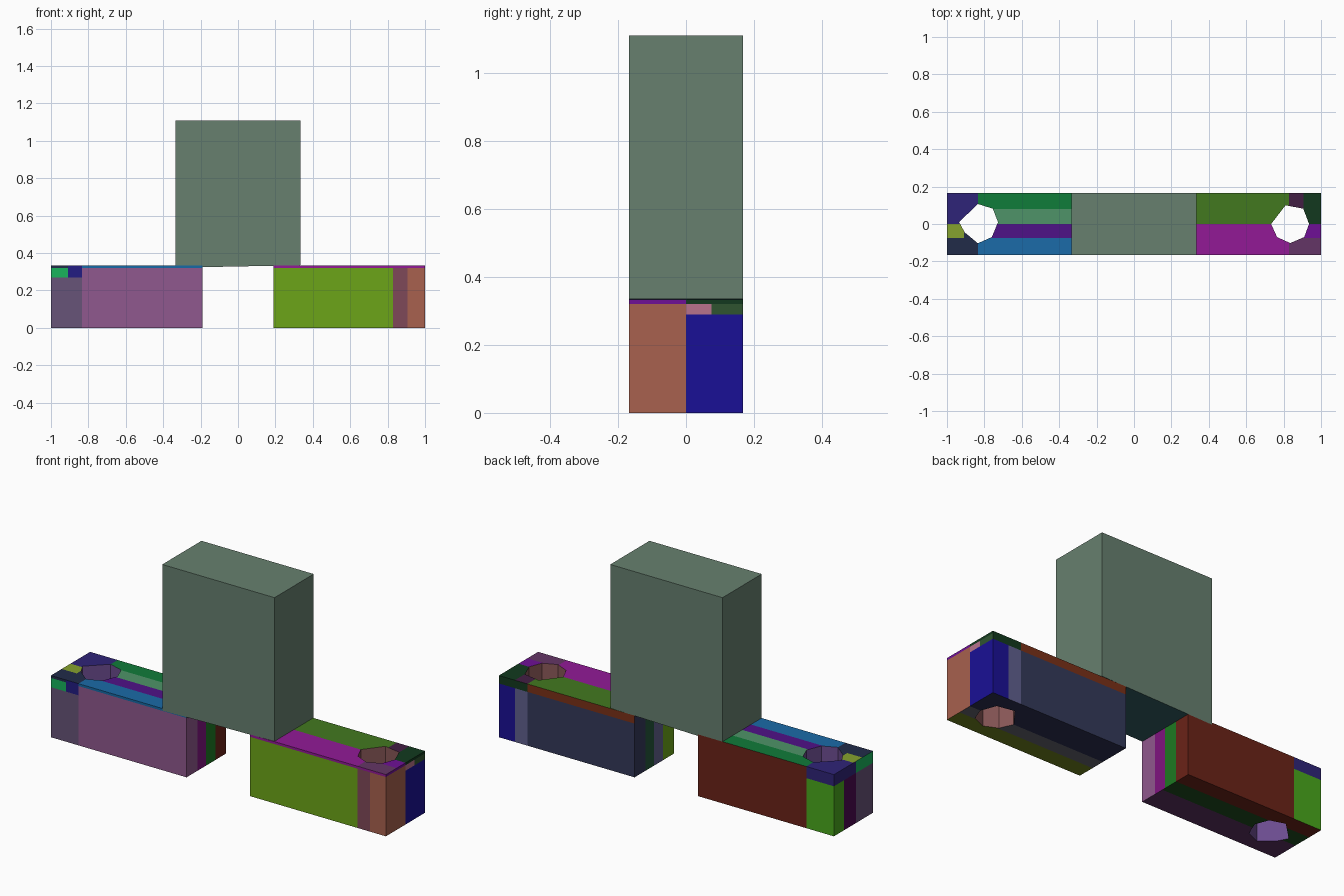
import bpy, bmesh
from mathutils import Vector

if "Cube" in bpy.data.objects:
    bpy.data.objects.remove(bpy.data.objects["Cube"])

HALF_DEPTH = 0.167
BEAM_TOP = 0.333
INNER_X, OUTER_X = 0.19, 1.0


def material(code):
    """Material from a hex colour, made once."""
    mat = bpy.data.materials.get("paint_" + code)
    if mat is None:
        mat = bpy.data.materials.new("paint_" + code)
        rgb = [int(code[i:i + 2], 16) / 255 for i in (0, 2, 4)]
        mat.diffuse_color = [((c + 0.055) / 1.055) ** 2.4 if c > 0.04 else c / 12.92 for c in rgb] + [1]
        mat.use_nodes = True
        mat.node_tree.nodes["Principled BSDF"].inputs["Base Color"].default_value = mat.diffuse_color
    return mat


def box_mesh(lo, hi):
    bm = bmesh.new()
    lo, hi = Vector(lo), Vector(hi)
    bmesh.ops.create_cube(bm, size=1)
    for v in bm.verts:
        v.co = Vector([(lo[i] + hi[i]) / 2 + v.co[i] * (hi[i] - lo[i]) for i in range(3)])
    return bm


def finish(bm, name):
    mesh = bpy.data.meshes.new(name)
    bmesh.ops.recalc_face_normals(bm, faces=bm.faces)
    bm.to_mesh(mesh)
    bm.free()
    obj = bpy.data.objects.new(name, mesh)
    bpy.context.collection.objects.link(obj)
    return obj


def patch_key(face):
    """Side of the beam and the two in-plane coordinates (x measured outward)."""
    c, n = face.calc_center_median(), face.normal
    ax = abs(c.x)
    if abs(n.y) > 0.5:
        return ("front" if n.y < 0 else "back"), ax, c.z
    if abs(n.x) > 0.5:
        return ("outer" if n.x * c.x > 0 else "inner"), c.y, c.z
    return ("top" if n.z > 0 else "bottom"), ax, c.y


def beam(name, side, cuts, rules, hole, hole_paint):
    xs = sorted((side * INNER_X, side * OUTER_X))
    bm = box_mesh((xs[0], -HALF_DEPTH, 0), (xs[1], HALF_DEPTH, BEAM_TOP))
    # seams between the coloured patches
    for axis, values in enumerate(cuts):
        for value in values:
            co, no = Vector((0, 0, 0)), Vector((0, 0, 0))
            co[axis], no[axis] = value * (side if axis == 0 else 1), 1
            bmesh.ops.bisect_plane(bm, geom=bm.verts[:] + bm.edges[:] + bm.faces[:],
                                   plane_co=co, plane_no=no)
    bm.normal_update()
    paints = [hole_paint]
    for f in bm.faces:
        key, u, v = patch_key(f)
        # the first rule whose upper limits contain the face wins
        code = next(p for u_max, v_max, p in rules[key] if u < u_max and v < v_max)
        if code not in paints:
            paints.append(code)
        f.material_index = paints.index(code)
    obj = finish(bm, name)
    for code in paints:
        obj.data.materials.append(material(code))
    # vertical through hole
    cb = bmesh.new()
    base = cb.faces.new([cb.verts.new((x, y, -0.1)) for x, y in hole])
    ext = bmesh.ops.extrude_face_region(cb, geom=[base])
    for v in ext["geom"]:
        if isinstance(v, bmesh.types.BMVert):
            v.co.z = 0.5
    cutter = finish(cb, name + "_hole_cutter")
    cutter.data.materials.append(material(hole_paint))
    cutter.hide_render = True
    mod = obj.modifiers.new("hole", "BOOLEAN")
    mod.operation, mod.solver, mod.object = "DIFFERENCE", "EXACT", cutter
    bpy.context.view_layer.objects.active = obj
    bpy.ops.object.modifier_apply(modifier=mod.name)
    bpy.data.objects.remove(cutter)
    return obj


# left beam
left_rules = {
    "front": [(.835, .32, "90588E"), (.835, 1, "166AA6"), (2, .27, "675378"),
              (.91, 1, "221C82"), (2, .325, "18B45C"), (2, 1, "212B49")],
    "back": [(.835, 1, "6B2318"), (2, .27, "4AA81C"), (2, 1, "2F2478")],
    "outer": [(-.02, .27, "675378"), (.08, .27, "4C0850"), (1, .27, "4AA81C"),
              (-.02, 1, "18B45C"), (1, 1, "2F2478")],
    "inner": [(-.075, 1, "90588E"), (0, 1, "801480"), (.075, 1, "1C7A22"), (1, 1, "6B2318")],
    "top": [(.835, -.075, "1B6BA8"), (.835, 0, "4F1287"), (.835, .075, "4E9468"),
            (.835, 1, "107C3A"), (2, -.075, "212B49"), (.91, 0, "212B49"),
            (2, 0, "86A22E"), (2, 1, "2F2478")],
    "bottom": [(2, -.02, "5A3060"), (2, .08, "1C4A1C"), (2, 1, "6B2318")],
}
left_hole = [(-.935, .01), (-.905, -.045), (-.835, -.103), (-.76, -.07),
             (-.727, .01), (-.755, .082), (-.835, .107)]
beam("left_beam", -1, [(.835, .91), (-.075, -.02, 0, .08), (.27, .32)],
     left_rules, left_hole, "6C4C90")

# right beam
right_rules = {
    "front": [(.83, .32, "6CA518"), (2, .32, "7F4858"), (2, 1, "921A96")],
    "back": [(.83, .29, "34395A"), (.91, .29, "60608E"), (2, .29, "1A1096"),
             (.83, 1, "7A3018"), (2, 1, "12391E")],
    "outer": [(0, .32, "A8614E"), (1, .29, "1A1096"), (.075, .32, "B8728C"),
              (1, .32, "2F5430"), (0, 1, "6F1096"), (1, 1, "12391E")],
    "inner": [(-.075, 1, "6CA518"), (0, 1, "60608E"), (.075, 1, "24573A"), (1, 1, "34395A")],
    "top": [(.83, 0, "921A96"), (.83, 1, "42791F"), (2, -.075, "643566"),
            (2, 0, "6F1096"), (.91, 1, "421E44"), (2, 1, "12391E")],
    "bottom": [(2, -.075, "6E801C"), (2, 0, "62626E"), (2, 1, "2B2E50")],
}
# repaint the outer strip of the front
right_rules["front"].insert(1, (.905, .32, "7F4858"))
right_rules["front"][2] = (2, .32, "A8614E")
right_hole = [(.733, 0), (.765, -.07), (.835, -.102), (.91, -.07),
              (.936, 0), (.905, .082), (.81, .1)]
beam("right_beam", 1, [(.83, .905), (-.075, 0, .075), (.29, .32)],
     right_rules, right_hole, "8A5858")

# upright block bridging the beams, with a faintly sloping underside
bm = box_mesh((-.335, -HALF_DEPTH, BEAM_TOP), (.335, HALF_DEPTH, 1.11))
for v in bm.verts:
    if v.co.z < 0.5:
        v.co.z = .322 if v.co.x < 0 else .335
bm.normal_update()
for f in bm.faces:
    f.material_index = 1 if f.normal.z < -0.5 else 0
block = finish(bm, "upright_block")
block.data.materials.append(material("67806F"))
block.data.materials.append(material("2F5A60"))
